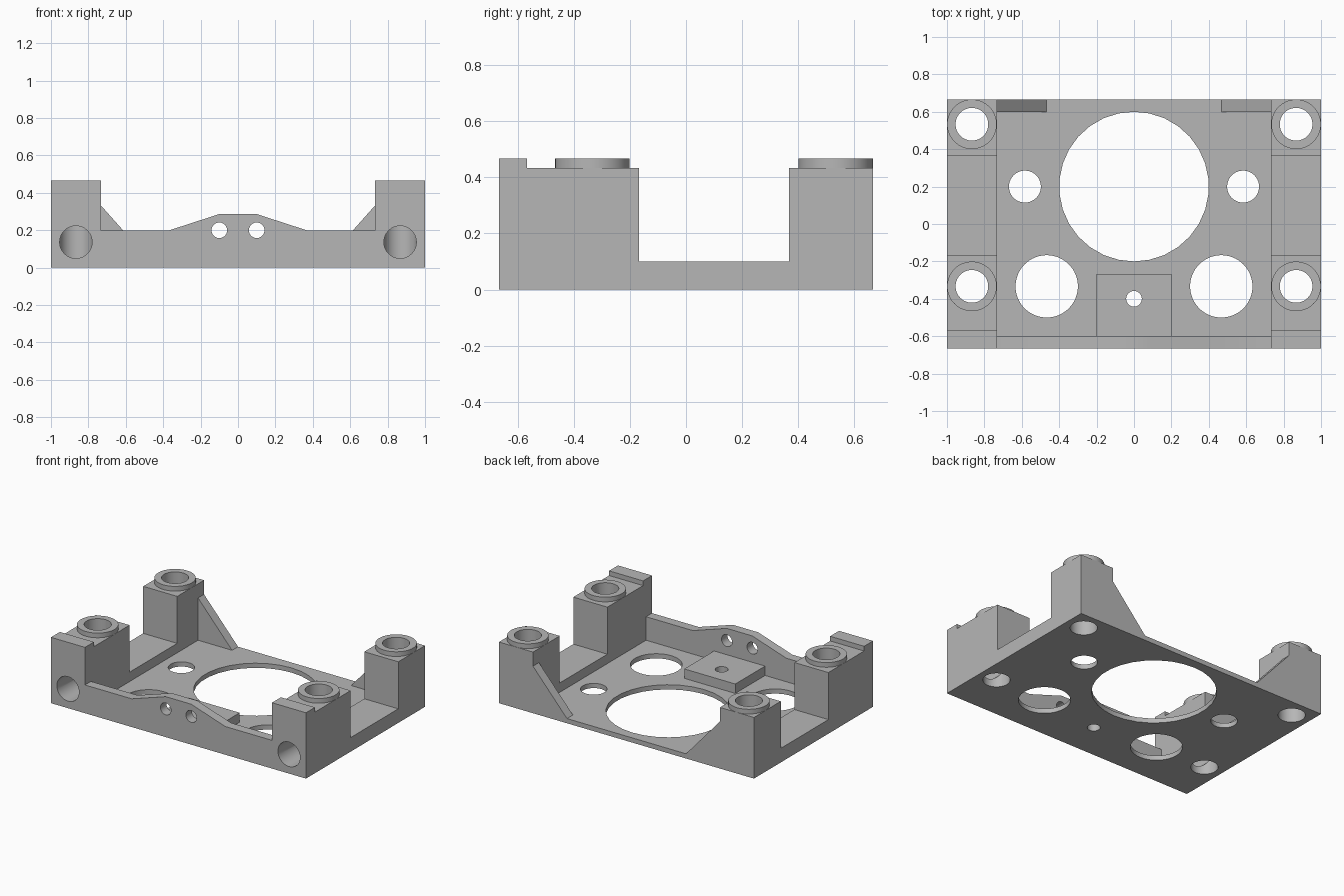
import bpy
import bmesh
from math import radians
from mathutils import Matrix

U = 1 / 30  # one design unit

cube = bpy.data.objects.get("Cube")
if cube:
    bpy.data.objects.remove(cube, do_unlink=True)

grey = bpy.data.materials.new("plain_grey")
grey.use_nodes = True
colour = (0.47, 0.47, 0.47, 1)
grey.diffuse_color = colour
grey.node_tree.nodes["Principled BSDF"].inputs["Base Color"].default_value = colour


def finish(name, bm):
    bmesh.ops.recalc_face_normals(bm, faces=bm.faces)
    bmesh.ops.scale(bm, vec=(U, U, U), verts=bm.verts)
    mesh = bpy.data.meshes.new(name)
    bm.to_mesh(mesh)
    bm.free()
    mesh.materials.append(grey)
    obj = bpy.data.objects.new(name, mesh)
    bpy.context.collection.objects.link(obj)
    return obj


def box(name, x, y, z):
    bm = bmesh.new()
    bmesh.ops.create_cube(bm, size=1)
    for v in bm.verts:
        v.co = [r[0] if c < 0 else r[1] for c, r in zip(v.co, (x, y, z))]
    return finish(name, bm)


def wall(name, outline, y0, y1):
    """Extrude an x-z outline along y."""
    bm = bmesh.new()
    face = bm.faces.new([bm.verts.new((x, y0, z)) for x, z in outline])
    out = bmesh.ops.extrude_face_region(bm, geom=[face])
    moved = [g for g in out["geom"] if isinstance(g, bmesh.types.BMVert)]
    bmesh.ops.translate(bm, verts=moved, vec=(0, y1 - y0, 0))
    return finish(name, bm)


def rod(name, radius, centre, span, axis="z", sides=64):
    """Cylinder along z (centre = x, y) or along y (centre = x, z)."""
    bm = bmesh.new()
    bmesh.ops.create_cone(bm, cap_ends=True, segments=sides, radius1=radius,
                          radius2=radius, depth=span[1] - span[0])
    mid = (span[0] + span[1]) / 2
    if axis == "y":
        bmesh.ops.rotate(bm, verts=bm.verts, matrix=Matrix.Rotation(radians(90), 3, "X"))
        shift = (centre[0], mid, centre[1])
    else:
        shift = (centre[0], centre[1], mid)
    bmesh.ops.translate(bm, verts=bm.verts, vec=shift)
    return finish(name, bm)


def span(side, a, b):
    return tuple(sorted((side * a, side * b)))


# Base plate, raised pad and front wall with its raised middle
body = box("mounting_frame", (-30, 30), (-20, 20), (0, 1))
solids = [
    box("centre_pad", (-6, 6), (-19, -8), (0, 3)),
    wall("front_wall", [(-25, 0), (25, 0), (25, 6), (11, 6), (3, 8.6),
                        (-3, 8.6), (-11, 6), (-25, 6)], -20, -18),
]
cutters = [
    rod("main_opening", 12, (0, 6), (-2, 5), sides=30),
    rod("pad_hole", 1.25, (0, -12), (-2, 5)),
]

# Side rails, posts, collars, gussets and their holes
for side in (-1, 1):
    outer = span(side, 22, 30)
    solids += [
        box("side_rail", outer, (-20, 20), (0, 3)),
        box("front_post", outer, (-20, -5), (0, 13)),
        box("front_lip", outer, (-20, -17), (0, 14)),
        box("rear_post", outer, (11, 20), (0, 13)),
        wall("gusset", [(side * 23, 0), (side * 14, 0), (side * 14, 1),
                        (side * 22, 10), (side * 23, 10)], 18, 20),
    ]
    for y in (-10, 16):
        solids.append(rod("collar", 3.98, (side * 26, y), (12.5, 14)))
        cutters.append(rod("post_bore", 2.62, (side * 26, y), (-2, 16)))
    cutters += [
        rod("front_bore", 2.6, (side * 26, 4.1), (-22, -10), "y"),
        rod("wire_hole", 1.25, (side * 3, 6), (-22, -16), "y"),
        rod("small_floor_hole", 2.56, (side * 17.5, 6), (-2, 5)),
        rod("large_floor_hole", 5, (side * 14, -10), (-2, 5)),
    ]

# Fuse the solids and cut the holes
bpy.context.view_layer.objects.active = body
for parts, operation in ((solids, "UNION"), (cutters, "DIFFERENCE")):
    for part in parts:
        mod = body.modifiers.new(part.name, "BOOLEAN")
        mod.operation = operation
        mod.solver = "EXACT"
        mod.object = part
        bpy.ops.object.modifier_apply(modifier=mod.name)
        bpy.data.objects.remove(part, do_unlink=True)

bpy.ops.object.select_all(action="DESELECT")
body.select_set(True)
bpy.ops.object.shade_smooth_by_angle(angle=radians(30))
